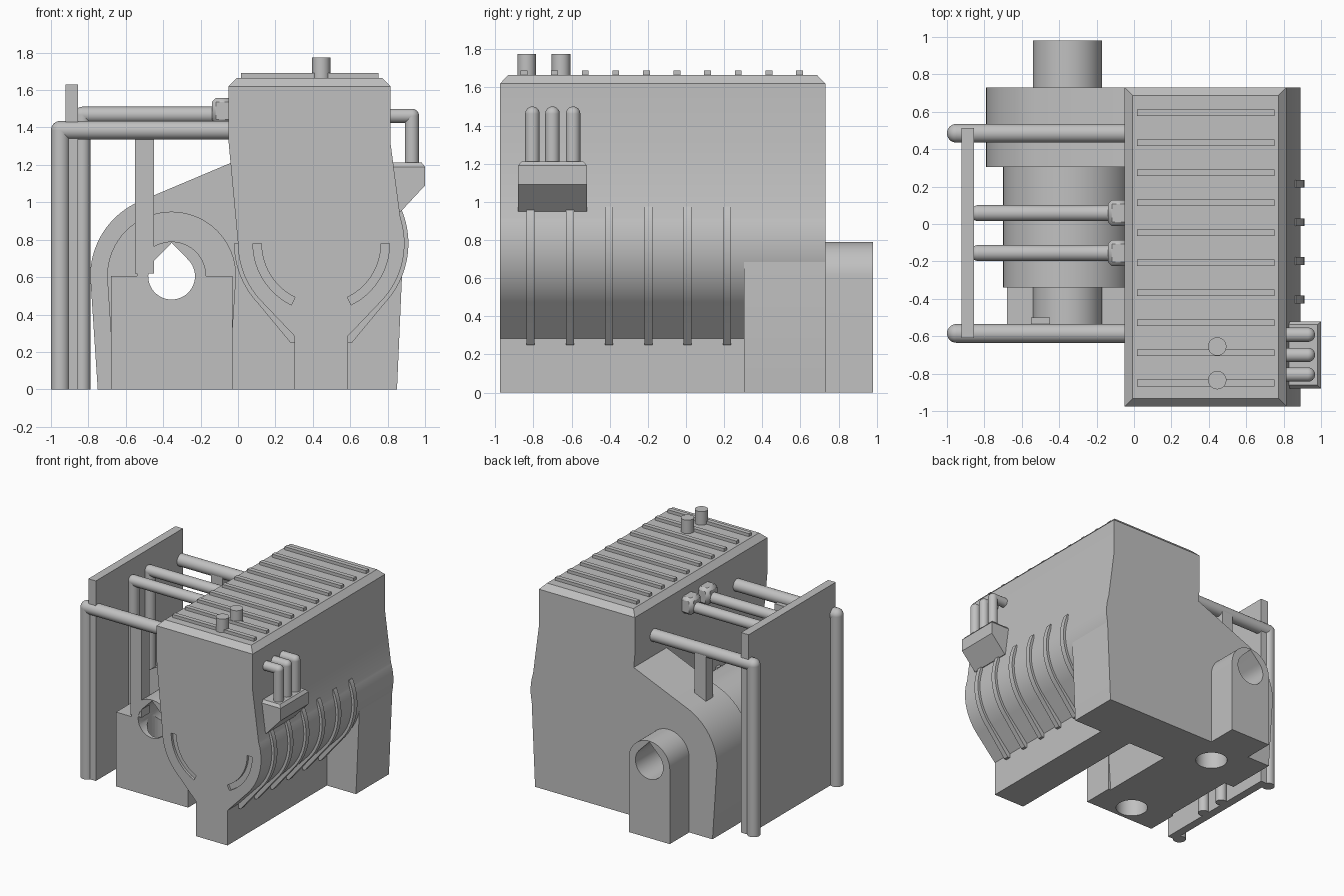
import bpy, bmesh
from math import sin, cos, radians, pi
from mathutils import Vector, Matrix

old = bpy.data.objects.get("Cube")
if old:
    bpy.data.objects.remove(old, do_unlink=True)

grey = bpy.data.materials.new("plain grey")
grey.use_nodes = True
COLOUR = (0.53, 0.53, 0.53, 1)
grey.diffuse_color = COLOUR
grey.node_tree.nodes["Principled BSDF"].inputs["Base Color"].default_value = COLOUR

AXIS_X, AXIS_Z = 0.445, 0.78      # barrel centre
BORE_X, BORE_Z = -0.355, 0.605    # bore centre
Y_FRONT, Y_STEP, Y_BACK = -0.975, 0.305, 0.73


def finish(bm, name):
    bmesh.ops.recalc_face_normals(bm, faces=bm.faces)
    mesh = bpy.data.meshes.new(name)
    bm.to_mesh(mesh)
    bm.free()
    mesh.materials.append(grey)
    obj = bpy.data.objects.new(name, mesh)
    bpy.context.collection.objects.link(obj)
    return obj


def prism(name, profile, y0, y1):
    """Extrude an x-z outline along y."""
    bm = bmesh.new()
    face = bm.faces.new([bm.verts.new((x, y0, z)) for x, z in profile])
    new = bmesh.ops.extrude_face_region(bm, geom=[face])["geom"]
    bmesh.ops.translate(bm, vec=(0, y1 - y0, 0),
                        verts=[v for v in new if isinstance(v, bmesh.types.BMVert)])
    return finish(bm, name)


def box(name, lo, hi, inset=0.0):
    """Box between two corners; inset narrows the top."""
    bm = bmesh.new()
    bmesh.ops.create_cube(bm, size=1)
    lo, hi = Vector(lo), Vector(hi)
    mid, size = (lo + hi) / 2, hi - lo
    for v in bm.verts:
        shrink = 2 * inset if v.co.z > 0 else 0
        v.co = mid + Vector((v.co.x * (size.x - shrink), v.co.y * (size.y - shrink), v.co.z * size.z))
    return finish(bm, name)


def add_rod(bm, a, b, r):
    a, b = Vector(a), Vector(b)
    turn = (b - a).to_track_quat("Z", "Y").to_matrix().to_4x4()
    bmesh.ops.create_cone(bm, cap_ends=True, segments=32, radius1=r, radius2=r,
                          depth=(b - a).length, matrix=Matrix.Translation((a + b) / 2) @ turn)


def pipe(name, points, r):
    """Straight rods through the points with rounded elbows."""
    bm = bmesh.new()
    for a, b in zip(points, points[1:]):
        add_rod(bm, a, b, r)
    for p in points[1:-1]:
        bmesh.ops.create_uvsphere(bm, u_segments=32, v_segments=16, radius=r,
                                  matrix=Matrix.Translation(p))
    return finish(bm, name)


def arc(cx, cz, r, a0, a1, n=32):
    steps = [radians(a0 + (a1 - a0) * i / n) for i in range(n + 1)]
    return [(cx + r * cos(t), cz + r * sin(t)) for t in steps]


def flip(profile):
    return [(2 * AXIS_X - x, z) for x, z in profile]


def cut(obj, cutters):
    for c in cutters:
        mod = obj.modifiers.new("cut", "BOOLEAN")
        mod.operation = "DIFFERENCE"
        mod.solver = "EXACT"
        mod.object = c
        bpy.context.view_layer.objects.active = obj
        bpy.ops.object.modifier_apply(modifier=mod.name)


def discard(cutters):
    for c in cutters:
        bpy.data.objects.remove(c, do_unlink=True)


# Main body: tall housing over a rounded barrel and narrow leg
body = prism("main_body", [(-0.05, 1.62), (-0.05, 1.32)]
             + arc(AXIS_X, AXIS_Z, 0.445, 180, 223)
             + [(0.302, 0.285), (0.302, 0), (0.588, 0), (0.588, 0.285)]
             + arc(AXIS_X, AXIS_Z, 0.445, -43, 18)
             + [(0.815, 1.32), (0.815, 1.62)], Y_FRONT, Y_BACK)

# Curved grooves in the front face
groove = arc(AXIS_X, AXIS_Z, 0.365, 180, 244) + arc(AXIS_X, AXIS_Z, 0.32, 244, 180)
grooves = [prism("groove_cutter", g, -1.0, Y_FRONT + 0.02) for g in (groove, flip(groove))]
cut(body, grooves)
discard(grooves)

# Roof with battens and two chimneys
box("roof", (-0.05, Y_FRONT, 1.62), (0.815, Y_BACK, 1.665), 0.043)
for i in range(10):
    y = 0.595 - 0.1605 * i
    box("roof_batten", (0.015, y - 0.018, 1.65), (0.75, y + 0.018, 1.69))
for y in (-0.655, -0.835):
    pipe("chimney", [(AXIS_X, y, 1.64), (AXIS_X, y, 1.775)], 0.049)

# Barrel ribs on both sides
rib = (arc(AXIS_X, AXIS_Z, 0.466, 25, -43) + [(0.61, 0.25), (0.585, 0.25), (0.585, 0.3)]
       + arc(AXIS_X, AXIS_Z, 0.42, -43, 25))
left_rib = flip(arc(AXIS_X, AXIS_Z, 0.466, 0, -43) + [(0.61, 0.25), (0.585, 0.25), (0.585, 0.3)]
                + arc(AXIS_X, AXIS_Z, 0.42, -43, 0))
for i in range(6):
    y = -0.815 + 0.206 * i
    prism("barrel_rib", rib, y - 0.021, y + 0.021)
    prism("barrel_rib", left_rib, y - 0.021, y + 0.021)

# Side casings around the bore
rear_casing = prism("rear_casing", [(-0.75, 0), (0.85, 0), (0.88, 0.68), (0.86, 0.9), (0.5, 1.21), (-0.04, 1.21)]
                    + arc(BORE_X, BORE_Z, 0.435, 114, 180), Y_STEP, Y_BACK)
drum = prism("drum_casing", [(-0.66, 0), (-0.05, 0)]
             + arc(BORE_X, BORE_Z, 0.345, 0, 180), -0.34, Y_STEP)
tube_arch = arc(BORE_X, BORE_Z, 0.185, 0, 180)
front_mount = prism("front_mount", [(-0.68, 0), (-0.03, 0), (-0.03, BORE_Z)]
                    + tube_arch + [(-0.68, BORE_Z)], -0.6, -0.34)
rear_tube = prism("rear_tube", [(-0.54, 0), (-0.17, 0)] + tube_arch, Y_BACK, 0.98)

# Teardrop bore and the two openings underneath
bore = prism("bore_cutter", arc(BORE_X, BORE_Z, 0.125, 135, 405, 48)
             + [(BORE_X, BORE_Z + 0.178)], -1.2, 1.2)
wells = [pipe("well_cutter", [(BORE_X, y, -0.2), (BORE_X, y, BORE_Z)], 0.122) for y in (0.51, -0.45)]
cut(rear_casing, [bore, wells[0]])
cut(drum, [bore, wells[1]])
cut(front_mount, [bore, wells[1]])
cut(rear_tube, [bore])
discard([bore] + wells)

# Upright wall panel
box("wall_panel", (-0.923, -0.61, 0), (-0.855, 0.512, 1.63))

# Outer pipes and their struts
for y in (0.485, -0.585):
    pipe("outer_pipe", [(-0.95, y, 0), (-0.95, y, 1.385), (0, y, 1.385)], 0.05)
box("rear_strut", (-0.55, 0.44, 0.9), (-0.45, 0.53, 1.37))
box("front_strut", (-0.55, -0.597, 0.62), (-0.45, -0.5, 1.37))

# Inner pipes with wall sockets
for y in (0.058, -0.155):
    pipe("inner_pipe", [(-0.832, y, 0), (-0.832, y, 1.468), (-0.04, y, 1.468)], 0.043)
    socket = box("pipe_socket", (-0.14, y - 0.07, 1.42), (-0.03, y + 0.07, 1.558))
    bevel = socket.modifiers.new("chamfer", "BEVEL")
    bevel.width = 0.022
    bevel.segments = 1

# Side hopper with three feed pipes
prism("hopper", [(0.8, 1.19), (0.8, 0.95), (0.87, 0.95), (1.0, 1.09), (1.0, 1.19)], -0.88, -0.52)
box("hopper_lid", (0.78, -0.88, 1.19), (1.0, -0.52, 1.212), 0.018)
for y in (-0.805, -0.7, -0.592):
    pipe("feed_pipe", [(0.93, y, 1.2), (0.93, y, 1.462), (0.78, y, 1.462)], 0.038)

# Smooth curved surfaces, keep sharp edges
bpy.ops.object.select_all(action="DESELECT")
for obj in bpy.context.collection.objects:
    if obj.type == "MESH" and obj.data.materials and obj.data.materials[0] == grey:
        obj.select_set(True)
        bpy.context.view_layer.objects.active = obj
bpy.ops.object.shade_smooth_by_angle(angle=radians(25))
